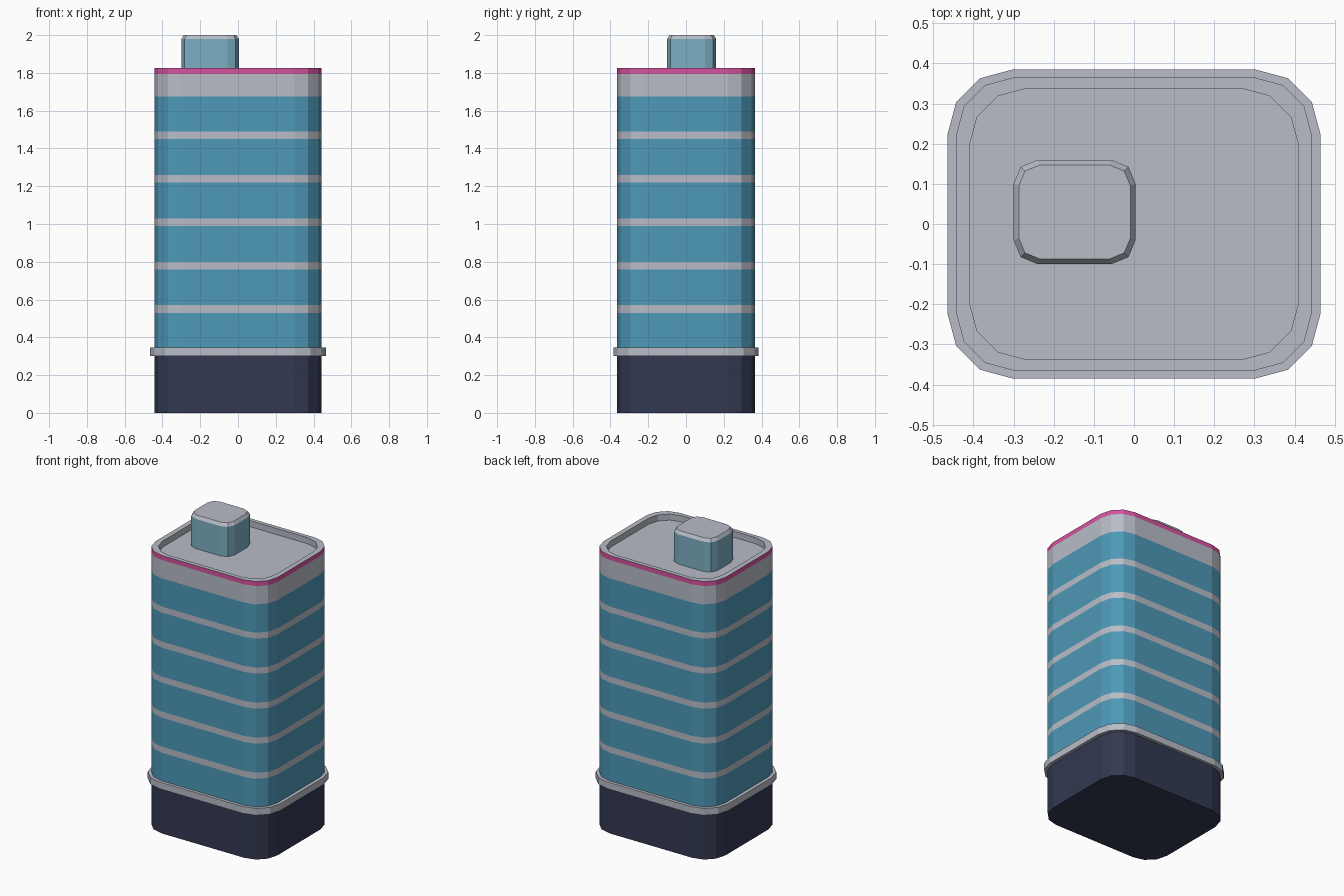
import bpy, bmesh
from math import cos, sin, pi

cube = bpy.data.objects.get("Cube")
if cube:
    bpy.data.objects.remove(cube, do_unlink=True)


def linear(c):
    c /= 255
    return c / 12.92 if c <= 0.04045 else ((c + 0.055) / 1.055) ** 2.4


def make_material(name, r, g, b):
    mat = bpy.data.materials.new(name)
    colour = (linear(r), linear(g), linear(b), 1)
    mat.diffuse_color = colour
    mat.use_nodes = True
    mat.node_tree.nodes["Principled BSDF"].inputs["Base Color"].default_value = colour
    return mat


NAVY = make_material("navy", 50, 57, 82)
GREY = make_material("light grey", 184, 188, 198)
GLASS = make_material("teal glass", 77, 152, 183)
PINK = make_material("pink trim", 212, 84, 160)
PALE = make_material("pale teal", 124, 176, 196)


def rounded_outline(hx, hy, radius, segments):
    """Rounded rectangle, counter-clockwise from the +x side."""
    points = []
    for i, (sx, sy) in enumerate([(1, 1), (-1, 1), (-1, -1), (1, -1)]):
        for k in range(segments + 1):
            a = (i + k / segments) * pi / 2
            points.append((sx * (hx - radius) + radius * cos(a),
                           sy * (hy - radius) + radius * sin(a)))
    return points


def loft(name, start, bands, segments, bottom=None, top=None, centre=(0, 0)):
    """Skin rings (hx, hy, radius, z); each band is (ring, material of the wall below it)."""
    mesh = bpy.data.meshes.new(name)
    slots = []

    def slot(mat):
        if mat not in slots:
            slots.append(mat)
            mesh.materials.append(mat)
        return slots.index(mat)

    bm = bmesh.new()

    def ring(hx, hy, radius, z):
        return [bm.verts.new((x + centre[0], y + centre[1], z))
                for x, y in rounded_outline(hx, hy, radius, segments)]

    lower = first = ring(*start)
    for shape, mat in bands:
        upper = ring(*shape)
        n = len(upper)
        for i in range(n):
            j = (i + 1) % n
            face = bm.faces.new((lower[i], lower[j], upper[j], upper[i]))
            face.material_index = slot(mat)
        lower = upper
    if bottom:
        bm.faces.new(first[::-1]).material_index = slot(bottom)
    if top:
        bm.faces.new(lower).material_index = slot(top)
    bm.to_mesh(mesh)
    bm.free()
    obj = bpy.data.objects.new(name, mesh)
    bpy.context.collection.objects.link(obj)
    return obj


BODY = (0.443, 0.365, 0.143)
LEDGE = (0.465, 0.385, 0.163)
INNER = (0.41, 0.338, 0.143)

# Dark ground floor
loft("ground_floor", (*BODY, 0), [((*BODY, 0.31), NAVY)], 3, bottom=NAVY)

# Projecting ledge above it
loft("ledge", (*LEDGE, 0.30), [((*LEDGE, 0.345), GREY)], 3, bottom=GREY, top=GREY)

# Tower: glass storeys split by floor bands, then the parapet and sunken roof
bands = []
for floor in range(5):
    z = 0.53 + floor * 0.23
    bands += [((*BODY, z), GLASS), ((*BODY, z + 0.04), GREY)]
bands += [((*BODY, 1.675), GLASS), ((*BODY, 1.795), GREY), ((*BODY, 1.825), PINK),
          ((*INNER, 1.825), GREY), ((*INNER, 1.785), GREY)]
loft("tower", (*BODY, 0.34), bands, 3, top=GREY)

# Rooftop plant room with a chamfered cap
loft("roof_room", (0.152, 0.13, 0.06, 1.78),
     [((0.152, 0.13, 0.06, 1.98), PALE), ((0.139, 0.117, 0.052, 2.0), GREY)],
     2, top=GREY, centre=(-0.148, 0.03))
